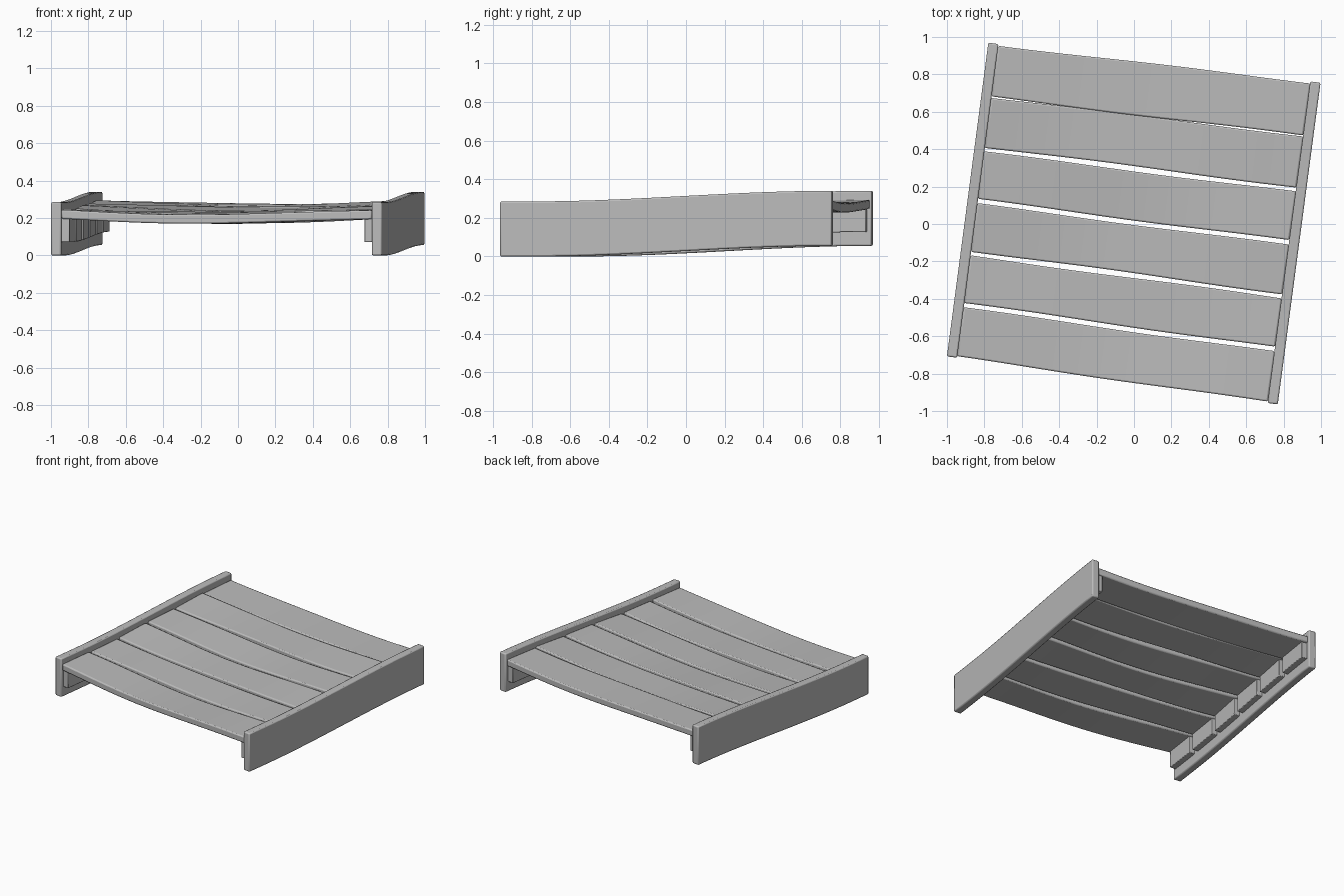
import bpy, bmesh, math, random
from mathutils import Vector

if "Cube" in bpy.data.objects:
    bpy.data.objects.remove(bpy.data.objects["Cube"], do_unlink=True)
random.seed(4)

grey = bpy.data.materials.new("plain grey")
grey.use_nodes = True
colour = (0.5, 0.5, 0.5, 1)
grey.diffuse_color = colour
grey.node_tree.nodes["Principled BSDF"].inputs["Base Color"].default_value = colour

# Ground-plan corners of the skewed deck, along the inside of the two side boards
LEFT_FRONT, LEFT_BACK = Vector((0.715, -0.952)), Vector((0.942, 0.757))
RIGHT_FRONT, RIGHT_BACK = Vector((-0.945, -0.71)), Vector((-0.725, 0.957))
BOARD = 0.055


def lift(t):
    """Rise of the whole deck from front (0) to back (1)."""
    x = min(max((t - 0.1) / 0.9, 0), 1)
    return 0.055 * x * x * (3 - 2 * x)


def bar(name, section, steps, bevel):
    """Four-sided bar swept through section(f), f running 0 to 1."""
    bm = bmesh.new()
    rings = [[bm.verts.new(p) for p in section(i / steps)] for i in range(steps + 1)]
    for a, b in zip(rings, rings[1:]):
        for k in range(4):
            j = (k + 1) % 4
            bm.faces.new((a[k], a[j], b[j], b[k]))
    bm.faces.new(rings[0])
    bm.faces.new(rings[-1])
    bmesh.ops.recalc_face_normals(bm, faces=bm.faces)
    mesh = bpy.data.meshes.new(name)
    bm.to_mesh(mesh)
    bm.free()
    mesh.materials.append(grey)
    ob = bpy.data.objects.new(name, mesh)
    bpy.context.collection.objects.link(ob)
    mod = ob.modifiers.new("worn edges", 'BEVEL')
    mod.width, mod.segments, mod.limit_method = bevel, 2, 'ANGLE'
    mod.angle_limit = math.radians(40)
    bpy.ops.object.select_all(action='DESELECT')
    ob.select_set(True)
    bpy.context.view_layer.objects.active = ob
    bpy.ops.object.shade_smooth_by_angle(angle=math.radians(35))
    return ob


def side_bar(name, front, back, offset0, offset1, t0, t1, z0, z1, steps, bevel):
    """Bar running front to back, between two sideways offsets from the deck edge."""
    along = (back - front).normalized()
    across = Vector((along.y, -along.x))

    def section(f):
        t = t0 + (t1 - t0) * f
        base = front.lerp(back, t)
        a, b, h = base + across * offset0, base + across * offset1, lift(t)
        return [(a.x, a.y, z0 + h), (b.x, b.y, z0 + h),
                (b.x, b.y, z1 + h), (a.x, a.y, z1 + h)]
    return bar(name, section, steps, bevel)


def plank(name, t0, t1):
    """Sagging plank across the deck, with gently uneven long edges."""
    phase = [random.uniform(0, math.tau) for _ in range(4)]

    def section(f):
        wave = [math.sin(7 * f + p) for p in phase]
        ts = (t0 + 0.002 * wave[0], t1 + 0.002 * wave[1])
        sag = -0.022 * math.sin(math.pi * f)
        pts = [RIGHT_FRONT.lerp(RIGHT_BACK, t).lerp(LEFT_FRONT.lerp(LEFT_BACK, t), f) for t in ts]
        zs = [0.194 + lift(t) + sag + 0.004 * w for t, w in zip(ts, wave[2:])]
        return [(pts[0].x, pts[0].y, zs[0]), (pts[1].x, pts[1].y, zs[1]),
                (pts[1].x, pts[1].y, zs[1] + 0.048), (pts[0].x, pts[0].y, zs[0] + 0.048)]
    return bar(name, section, 20, 0.008)


# Side boards and the support blocks fixed inside them; sign points outwards
for side, front, back, sign in (("left", LEFT_FRONT, LEFT_BACK, 1),
                                ("right", RIGHT_FRONT, RIGHT_BACK, -1)):
    side_bar(side + "_side_board", front, back, 0, sign * BOARD, -0.003, 1.003,
             0.0, 0.285, 20, 0.008)
    for i in range(6):
        side_bar(f"{side}_support_block_{i + 1}", front, back, -sign * 0.042, sign * 0.004,
                 i / 6 + 0.01, (i + 1) / 6 - 0.012, 0.072, 0.2, 4, 0.004)

# Deck planks, the last two butted together
for i in range(6):
    t0 = i / 6 + (0.005 if 0 < i < 5 else 0)
    t1 = (i + 1) / 6 - (0.005 if i < 4 else 0.0015)
    plank(f"deck_plank_{i + 1}", t0, t1 - (0.004 if i < 4 else 0))
